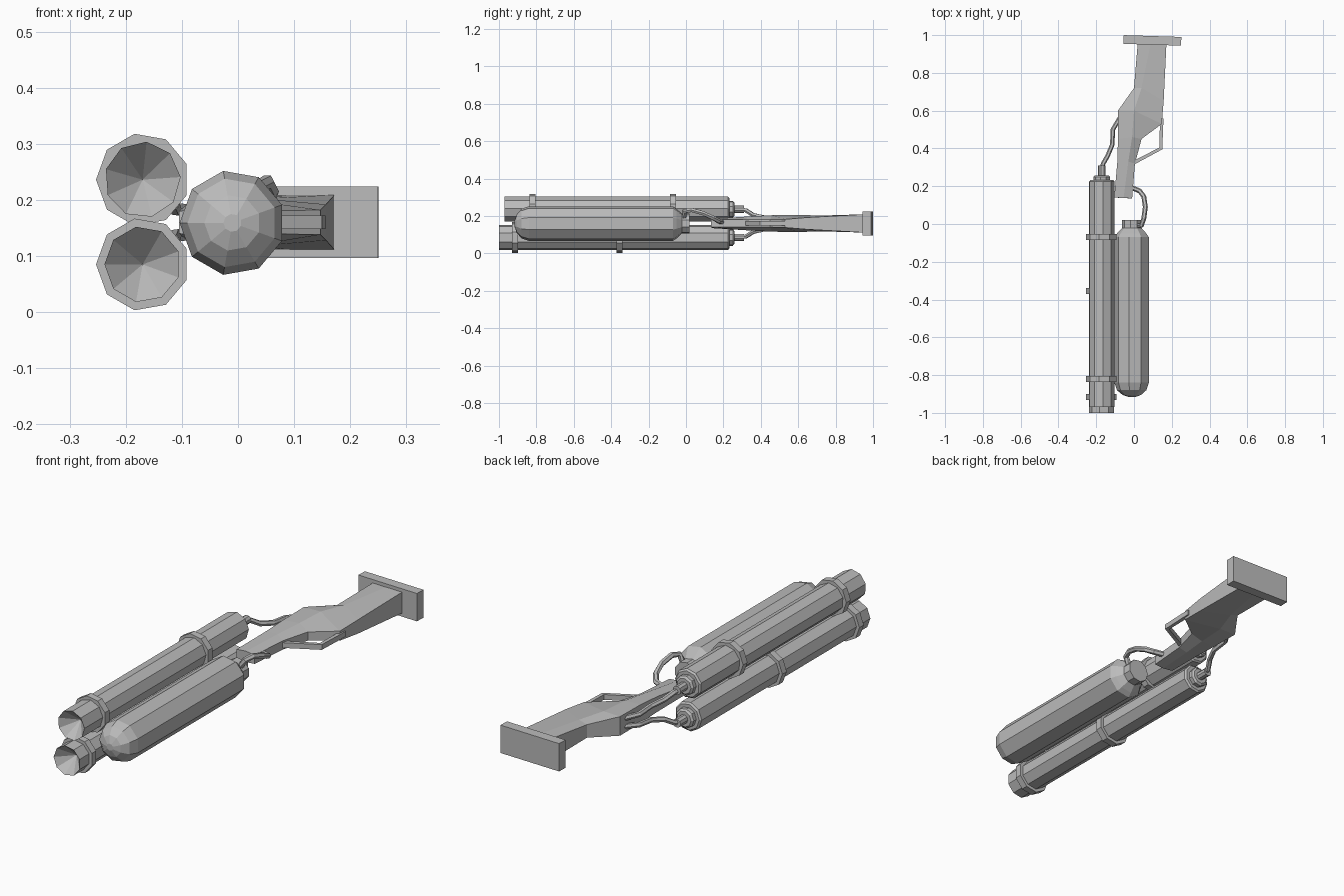
import bpy
import bmesh
from math import cos, sin, radians
from mathutils import Vector, Matrix

cube = bpy.data.objects.get("Cube")
if cube:
    bpy.data.objects.remove(cube)

grey = bpy.data.materials.new("plain grey")
grey.use_nodes = True
color = (0.5, 0.5, 0.5, 1)
grey.diffuse_color = color
grey.node_tree.nodes["Principled BSDF"].inputs["Base Color"].default_value = color


def finish(name, bm):
    bmesh.ops.recalc_face_normals(bm, faces=bm.faces)
    mesh = bpy.data.meshes.new(name)
    bm.to_mesh(mesh)
    bm.free()
    mesh.materials.append(grey)
    obj = bpy.data.objects.new(name, mesh)
    bpy.context.collection.objects.link(obj)
    return obj


def bridge(bm, a, b):
    for i in range(len(a)):
        j = (i + 1) % len(a)
        bm.faces.new((a[i], a[j], b[j], b[i]))


def turned(name, x, z, profile, turn=20, sides=9):
    """Faceted solid along y from (radius, y) pairs; radius 0 gives a point."""
    bm = bmesh.new()
    rings = []
    for r, y in profile:
        if r == 0:
            rings.append([bm.verts.new((x, y, z))] * sides)
            continue
        angles = [radians(turn + 360 * i / sides) for i in range(sides)]
        rings.append([bm.verts.new((x + r * cos(a), y, z + r * sin(a))) for a in angles])
    for a, b in zip(rings, rings[1:]):
        if a[0] is a[1] or b[0] is b[1]:
            tip, ring = (a[0], b) if a[0] is a[1] else (b[0], a)
            for i in range(sides):
                bm.faces.new((tip, ring[i], ring[(i + 1) % sides]))
        else:
            bridge(bm, a, b)
    for ring in (rings[0], rings[-1]):
        if ring[0] is not ring[1]:
            bm.faces.new(ring)
    return finish(name, bm)


def tube(name, points, width, height, sides=6, turn=0):
    """Thin bar or hose swept through the points."""
    bm = bmesh.new()
    pts = [Vector(p) for p in points]
    rings = []
    for i, p in enumerate(pts):
        along = (pts[min(i + 1, len(pts) - 1)] - pts[max(i - 1, 0)]).normalized()
        side = along.cross(Vector((0, 0, 1))).normalized()
        up = side.cross(along)
        angles = [radians(turn + 360 * k / sides) for k in range(sides)]
        rings.append([bm.verts.new(p + side * width * cos(a) + up * height * sin(a))
                      for a in angles])
    for a, b in zip(rings, rings[1:]):
        bridge(bm, a, b)
    bm.faces.new(rings[0])
    bm.faces.new(rings[-1])
    return finish(name, bm)


# Two barrels with hollow muzzles, clamp rings, rear caps and hoses
BARREL_X = -0.17
MID_Z = 0.16
for label, z, muzzle, turn, clamps in (
        ("upper", 0.236, -0.97, 4, (-0.82, -0.07)),
        ("lower", 0.085, -1.0, 20, (-0.915, -0.355))):
    turned(label + "_barrel", BARREL_X, z,
           [(0, muzzle + 0.07), (0.068, muzzle), (0.068, 0.225), (0.06, 0.232)], turn)
    for i, y in enumerate(clamps):
        turned(f"{label}_clamp_{i + 1}", BARREL_X, z, [(0.083, y - 0.016), (0.083, y + 0.016)])
    turned(label + "_rear_cap", BARREL_X, z,
           [(0.045, 0.22), (0.045, 0.25), (0.036, 0.258)])
    turned(label + "_nozzle", BARREL_X, z, [(0.02, 0.25), (0.02, 0.31)])
    s = 1 if z > MID_Z else -1
    path = [(-0.17, 0.29, 0.073), (-0.163, 0.32, 0.07), (-0.14, 0.36, 0.045),
            (-0.115, 0.42, 0.032), (-0.112, 0.5, 0.024), (-0.07, 0.57, 0.018)]
    tube(label + "_hose", [(x, y, MID_Z + s * h) for x, y, h in path], 0.012, 0.012)

# Pressure bottle with domed nose and narrow neck
turned("pressure_bottle", -0.01, 0.159,
       [(0.016, -0.917), (0.05, -0.905), (0.08, -0.88), (0.094, -0.84),
        (0.094, -0.07), (0.08, -0.05), (0.054, -0.022), (0.054, 0.02)])
tube("bottle_hose",
     [(0.02, -0.01, 0.19), (0.04, -0.008, 0.225), (0.052, 0.03, 0.232), (0.06, 0.09, 0.215),
      (0.052, 0.145, 0.19), (0.03, 0.175, 0.172), (-0.03, 0.2, 0.165)], 0.013, 0.013)

# Stock: left, ridge and right points of each section as (x, y, half height)
sections = [
    ((-0.105, 0.14, 0.02), (-0.055, 0.138, 0.025), (-0.01, 0.135, 0.02)),
    ((-0.088, 0.33, 0.035), (-0.03, 0.33, 0.037), (0.005, 0.32, 0.02)),
    ((-0.085, 0.45, 0.042), (-0.01, 0.46, 0.044), (0.04, 0.45, 0.02)),
    ((-0.085, 0.6, 0.044), (0, 0.6, 0.046), (0.147, 0.53, 0.022)),
    ((0, 0.72, 0.03), (0.04, 0.72, 0.042), (0.157, 0.65, 0.032)),
    ((0.02, 0.96, 0.049), (0.09, 0.96, 0.049), (0.172, 0.96, 0.049)),
]
bm = bmesh.new()
loops = []
for sec in sections:
    top = [bm.verts.new((x, y, MID_Z + h)) for x, y, h in sec]
    low = [bm.verts.new((x, y, MID_Z - h)) for x, y, h in reversed(sec)]
    loops.append(top + low)
for a, b in zip(loops, loops[1:]):
    bridge(bm, a, b)
bm.faces.new(loops[0])
bm.faces.new(loops[-1])
finish("stock", bm)

# Butt plate
bm = bmesh.new()
bmesh.ops.create_cube(bm, size=1, matrix=(
    Matrix.Translation((0.0975, 0.972, MID_Z)) @ Matrix.Rotation(radians(-1.8), 4, "Z")
    @ Matrix.Diagonal((0.305, 0.046, 0.128, 1))))
finish("butt_plate", bm)

# Grip guard bar beside the stock
tube("grip_guard", [(0.147, 0.56, MID_Z), (0.142, 0.4, MID_Z), (0, 0.325, MID_Z)],
     0.013, 0.017, 4, 45)
